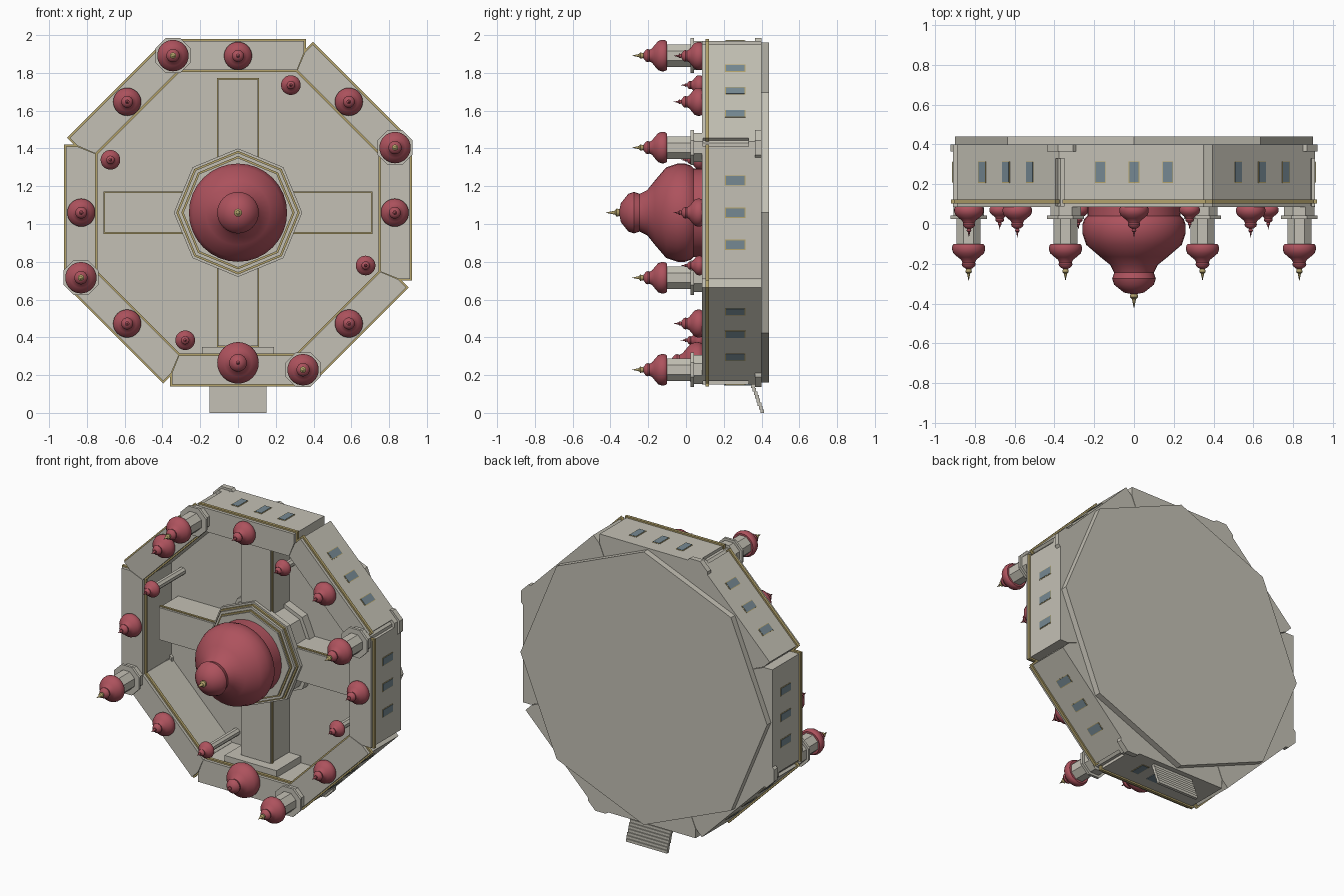
import bpy
import bmesh
from math import radians, sin, cos, pi
from mathutils import Matrix

cube = bpy.data.objects.get("Cube")
if cube:
    bpy.data.objects.remove(cube, do_unlink=True)


def material(name, rgb):
    m = bpy.data.materials.new(name)
    m.use_nodes = True
    m.diffuse_color = (*rgb, 1)
    m.node_tree.nodes["Principled BSDF"].inputs["Base Color"].default_value = (*rgb, 1)
    return m


STONE = material("pale_stone", (0.55, 0.53, 0.46))
GOLD = material("dull_gold", (0.46, 0.37, 0.15))
RED = material("dome_red", (0.42, 0.085, 0.11))
GLASS = material("blue_grey_glass", (0.18, 0.25, 0.29))

# The building lies on its back: its own height axis points to the front
WORLD = Matrix.Translation((0, 0, 1.06)) @ Matrix.Rotation(pi / 2, 4, 'X')


def turn(deg, radius=0.0):
    """Frame turned about the centre, moved outward."""
    return Matrix.Rotation(radians(deg), 4, 'Z') @ Matrix.Translation((0, radius, 0))


def finish(name, bm, mat, frame, smooth=False):
    bmesh.ops.recalc_face_normals(bm, faces=bm.faces)
    me = bpy.data.meshes.new(name)
    bm.to_mesh(me)
    bm.free()
    me.materials.append(mat)
    me.transform(WORLD @ frame)
    if smooth:
        me.shade_smooth()
        me.set_sharp_from_angle(angle=radians(35))
    ob = bpy.data.objects.new(name, me)
    bpy.context.collection.objects.link(ob)
    return ob


def prism(name, pts, low, high, mat, frame=Matrix()):
    bm = bmesh.new()
    face = bm.faces.new([bm.verts.new((x, y, low)) for x, y in pts])
    top = bmesh.ops.extrude_face_region(bm, geom=[face])["geom"]
    for v in top:
        if isinstance(v, bmesh.types.BMVert):
            v.co.z = high
    return finish(name, bm, mat, frame)


def block(name, half, r0, r1, low, high, mat, frame=Matrix(), x=0.0):
    pts = [(x - half, r0), (x + half, r0), (x + half, r1), (x - half, r1)]
    return prism(name, pts, low, high, mat, frame)


def octagon(r):
    return [(r * cos(i * pi / 4), r * sin(i * pi / 4)) for i in range(8)]


def lathe(name, profile, scale, base, mat, frame=Matrix(), sides=32):
    bm = bmesh.new()
    vs = [bm.verts.new((r * scale, 0, base + h * scale)) for r, h in profile]
    edges = [bm.edges.new(p) for p in zip(vs, vs[1:])]
    bmesh.ops.spin(bm, geom=vs + edges, axis=(0, 0, 1), cent=(0, 0, 0),
                   angle=2 * pi, steps=sides, use_merge=True)
    bmesh.ops.remove_doubles(bm, verts=bm.verts, dist=0.0002)
    return finish(name, bm, mat, frame, True)


DOME = [(0, 0), (0.23, 0), (0.25, 0.02), (0.26, 0.05), (0.26, 0.09), (0.24, 0.15),
        (0.17, 0.21), (0.12, 0.25), (0.1, 0.29), (0.11, 0.32), (0.1, 0.35),
        (0.05, 0.39), (0, 0.4)]
FINIAL = [(0, 0), (0.018, 0), (0.024, 0.025), (0.012, 0.035), (0, 0.09)]


def dome(name, radius, base, frame, tip_mat, tip_scale):
    s = radius / 0.26
    lathe(name, DOME, s, base, RED, frame)
    lathe(name + "_finial", FINIAL, tip_scale, base + 0.39 * s, tip_mat, frame, 12)


def wing_outline(d):
    """Wing plan with square outer ends and mitred inner ends."""
    return [(-0.35 - d, 0.91 + d), (0.35 + d, 0.91 + d), (0.35 + d, 0.85),
            (0.312, 0.755 - d), (-0.312, 0.755 - d), (-0.35 - d, 0.85)]


# Ground plate
prism("base_plate", octagon(0.9), -0.44, -0.385, STONE)

# Eight wings with trim, windows and roof domes
for k in range(8):
    f = turn(k * 45)
    gate = k == 4
    prism(f"wing_{k}", wing_outline(0), -0.40, -0.085, STONE, f)
    prism(f"wing_trim_{k}", wing_outline(0.01), -0.122, -0.104, GOLD, f)
    for x in (-0.17, 0, 0.17):
        if gate and x == 0:
            continue
        block(f"window_frame_{k}", 0.027, 0.905, 0.912, -0.315, -0.207, GOLD, f, x)
        block(f"window_{k}", 0.023, 0.906, 0.914, -0.311, -0.211, GLASS, f, x)
    dome("gate_dome" if gate else f"wing_dome_{k}", 0.11 if gate else 0.074, -0.088,
         turn(k * 45, 0.795 if gate else 0.83), RED, 0.5)

# Gate: portal to the court, door and stairs outside
gate_frame = turn(180)
block("court_portal", 0.19, 0.71, 0.76, -0.39, -0.13, STONE, gate_frame)
block("gate_door", 0.07, 0.905, 0.914, -0.35, -0.2, GLASS, gate_frame)
STEPS = 8
for i in range(STEPS):
    run = 0.15 / STEPS
    top = -0.345 - 0.055 * i / STEPS
    block(f"stair_{i}", 0.15, 0.91 + i * run, 0.91 + (i + 1) * run,
          top - 0.02, top, STONE, gate_frame)

# Corner towers and inner corner turrets
for k in range(4):
    f = turn(k * 90 + 22.5, 0.9)
    for part, r, low, high in (("foot", 0.1, -0.4, -0.365), ("plinth", 0.085, -0.365, -0.33),
                               ("shaft", 0.065, -0.33, 0.11), ("collar", 0.083, -0.09, -0.042),
                               ("collar_rim", 0.1, -0.042, -0.025)):
        prism(f"tower_{part}_{k}", octagon(r), low, high, STONE, f)
    dome(f"tower_dome_{k}", 0.083, 0.1, f, GOLD, 0.7)
    f = turn(k * 90 - 22.5, 0.731)
    prism(f"turret_shaft_{k}", octagon(0.025), -0.39, -0.08, STONE, f)
    dome(f"turret_dome_{k}", 0.052, -0.085, f, RED, 0.4)

# Covered arms joining the centre to the wings
for k in range(4):
    f = turn(k * 90)
    block(f"arm_{k}", 0.106, 0.25, 0.706, -0.39, -0.185, STONE, f)
    block(f"arm_trim_{k}", 0.112, 0.25, 0.712, -0.212, -0.198, GOLD, f)

# Central tower, stacked octagons, and the great dome
for part, r, low, high, mat in (("foot", 0.335, -0.39, -0.33, STONE),
                                ("shaft", 0.31, -0.33, -0.2, STONE),
                                ("cornice", 0.34, -0.2, -0.165, STONE),
                                ("lower_trim", 0.327, -0.165, -0.152, GOLD),
                                ("parapet", 0.317, -0.152, -0.137, STONE),
                                ("upper_trim", 0.3, -0.137, -0.128, GOLD),
                                ("roof", 0.29, -0.128, -0.118, STONE)):
    prism("central_" + part, octagon(r), low, high, mat)
lathe("dome_drum", [(0, 0), (0.235, 0), (0.235, 0.08), (0, 0.08)], 1, -0.12, RED)
dome("great_dome", 0.26, -0.045, Matrix(), GOLD, 0.9)
